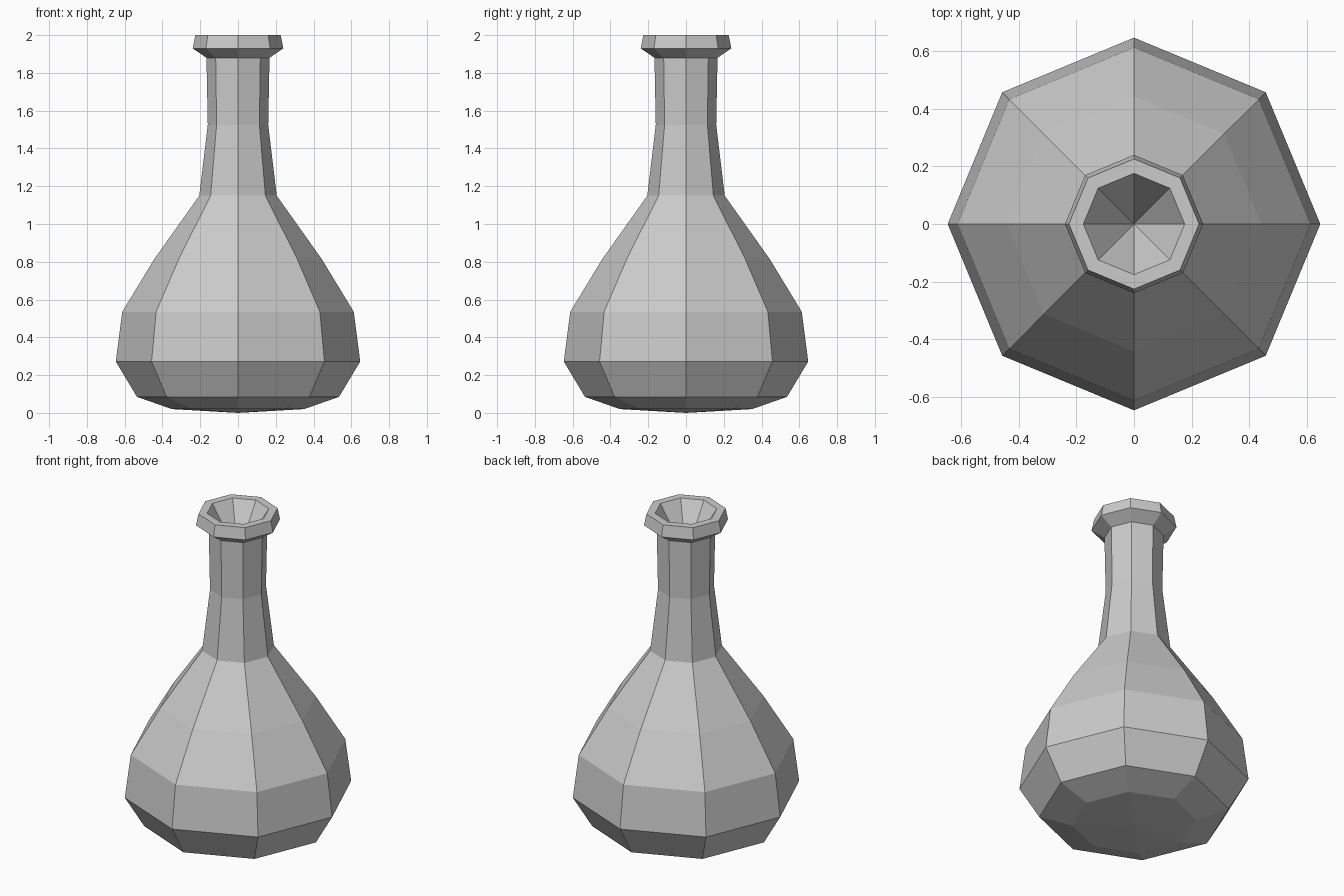
import bpy
import bmesh
import math

SIDES = 8

cube = bpy.data.objects.get("Cube")
if cube:
    bpy.data.objects.remove(cube, do_unlink=True)


def make_material(name, colour):
    mat = bpy.data.materials.new(name)
    mat.use_nodes = True
    mat.diffuse_color = colour
    mat.node_tree.nodes["Principled BSDF"].inputs["Base Color"].default_value = colour
    return mat


def lathe(name, profile, mat):
    """Turn a (radius, height) profile into a flat-faced solid; zero radius is a pole."""
    bm = bmesh.new()
    rings = []
    for radius, z in profile:
        count = SIDES if radius else 1
        angles = [math.tau * i / SIDES for i in range(count)]
        rings.append([bm.verts.new((radius * math.cos(a), radius * math.sin(a), z))
                      for a in angles])
    for low, high in zip(rings, rings[1:]):
        for i in range(SIDES):
            j = (i + 1) % SIDES
            corners = [low[i % len(low)], low[j % len(low)],
                       high[j % len(high)], high[i % len(high)]]
            bm.faces.new(list(dict.fromkeys(corners)))
    bmesh.ops.recalc_face_normals(bm, faces=bm.faces)
    mesh = bpy.data.meshes.new(name)
    bm.to_mesh(mesh)
    bm.free()
    mesh.materials.append(mat)
    obj = bpy.data.objects.new(name, mesh)
    bpy.context.collection.objects.link(obj)
    return obj


grey = make_material("plain grey", (0.6, 0.6, 0.6, 1))

# Rounded base, belly, neck, lip and the funnel-shaped mouth
base = [(0, 0), (0.35, 0.02), (0.535, 0.085)]
belly = [(0.647, 0.272), (0.613, 0.535), (0.443, 0.815)]
neck = [(0.205, 1.15), (0.16, 1.525), (0.167, 1.88)]
lip = [(0.24, 1.93), (0.226, 2.0), (0.176, 2.0)]
mouth = [(0, 1.72)]
lathe("bottle", base + belly + neck + lip + mouth, grey)
